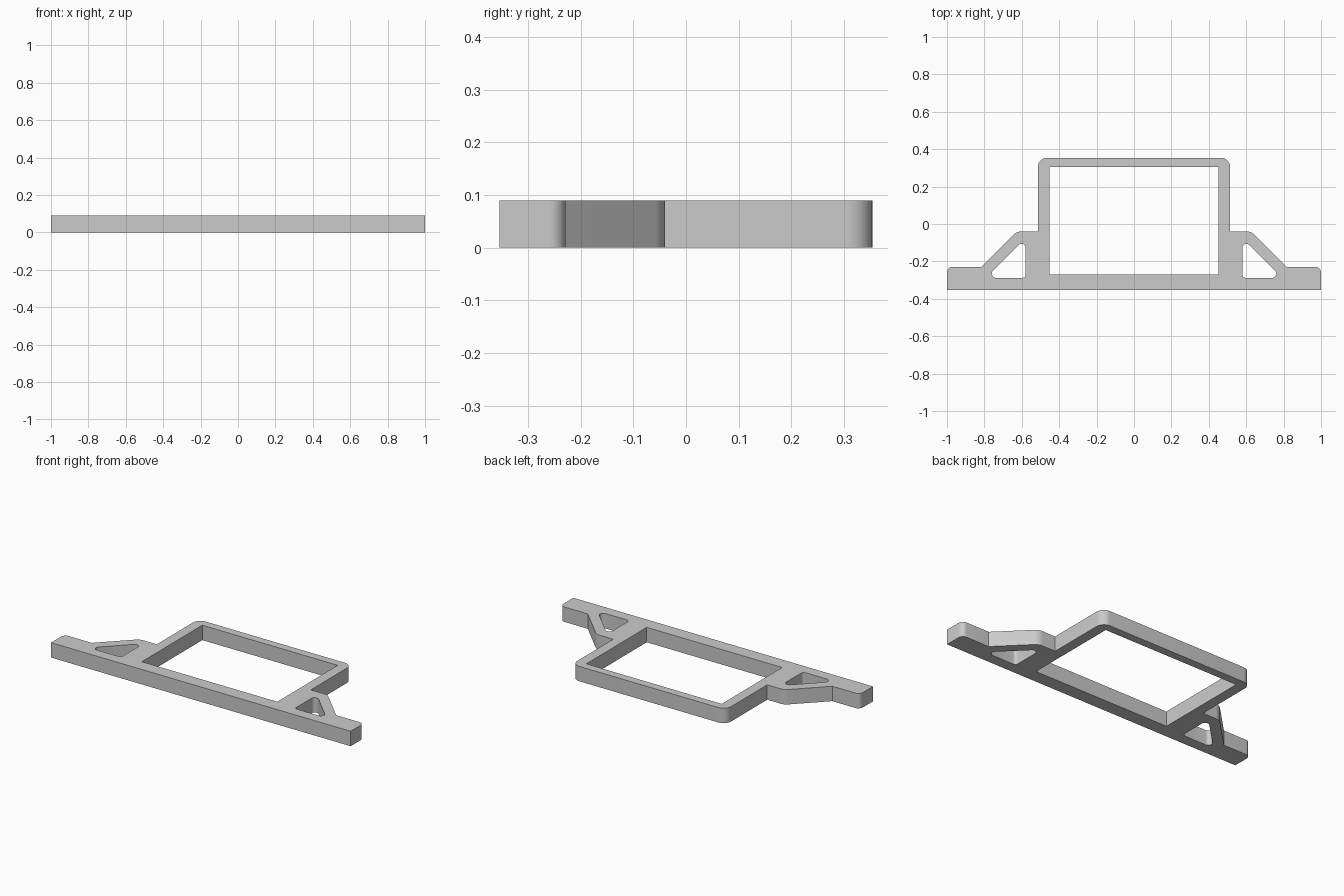
import bpy, bmesh
from math import tan
from mathutils import Vector

if "Cube" in bpy.data.objects:
    bpy.data.objects.remove(bpy.data.objects["Cube"])

HEIGHT = 0.09


def rounded(points, steps=8):
    """Closed outline from (x, y, fillet radius) corners."""
    out = []
    n = len(points)
    for i, (x, y, r) in enumerate(points):
        p = Vector((x, y))
        if r == 0:
            out.append(p)
            continue
        a = (Vector(points[i - 1][:2]) - p).normalized()
        b = (Vector(points[(i + 1) % n][:2]) - p).normalized()
        reach = r / tan(a.angle(b) / 2)
        centre = p + (a + b).normalized() * (r ** 2 + reach ** 2) ** 0.5
        start, end = p + a * reach - centre, p + b * reach - centre
        for k in range(steps + 1):
            d = start.normalized().slerp(end.normalized(), k / steps)
            out.append(centre + d.normalized() * r)
    return out


def mirrored(points):
    return [(-x, y, r) for x, y, r in reversed(points)]


def plate(name, outlines, height):
    """Flat plate with holes: the first outline is the rim, the rest are cut out."""
    curve = bpy.data.curves.new(name + "_profile", 'CURVE')
    curve.dimensions = '2D'
    curve.fill_mode = 'BOTH'
    curve.extrude = height / 2
    for outline in outlines:
        spline = curve.splines.new('POLY')
        spline.points.add(len(outline) - 1)
        for point, co in zip(spline.points, outline):
            point.co = (co.x, co.y, 0, 1)
        spline.use_cyclic_u = True
    temp = bpy.data.objects.new(name + "_profile", curve)
    bpy.context.collection.objects.link(temp)
    bpy.context.view_layer.update()
    mesh = bpy.data.meshes.new_from_object(
        temp.evaluated_get(bpy.context.evaluated_depsgraph_get()))
    bpy.data.objects.remove(temp)

    # Weld caps to walls and sit the plate on the floor
    bm = bmesh.new()
    bm.from_mesh(mesh)
    bmesh.ops.remove_doubles(bm, verts=bm.verts, dist=1e-5)
    bmesh.ops.translate(bm, verts=bm.verts, vec=(0, 0, height / 2))
    bmesh.ops.recalc_face_normals(bm, faces=bm.faces)
    bm.to_mesh(mesh)
    bm.free()

    mesh.name = name
    obj = bpy.data.objects.new(name, mesh)
    bpy.context.collection.objects.link(obj)
    bpy.context.view_layer.objects.active = obj
    obj.select_set(True)
    bpy.ops.object.shade_smooth_by_angle()
    return obj


# Right half of the rim: foot, sloping gusset, shoulder, frame corner
right_rim = [
    (1.0, -0.354, 0), (1.0, -0.229, 0.03), (0.816, -0.229, 0),
    (0.627, -0.04, 0.06), (0.514, -0.04, 0), (0.514, 0.354, 0.05),
]
# Main window
window = [(-0.452, -0.271, 0), (0.452, -0.271, 0),
          (0.452, 0.305, 0), (-0.452, 0.305, 0)]
# Triangular gusset opening
gusset = [(0.579, -0.288, 0.018), (0.792, -0.288, 0.022), (0.579, -0.075, 0.022)]

plate("bracket_frame",
      [rounded(right_rim + mirrored(right_rim)), rounded(window),
       rounded(gusset), rounded(mirrored(gusset))], HEIGHT)
